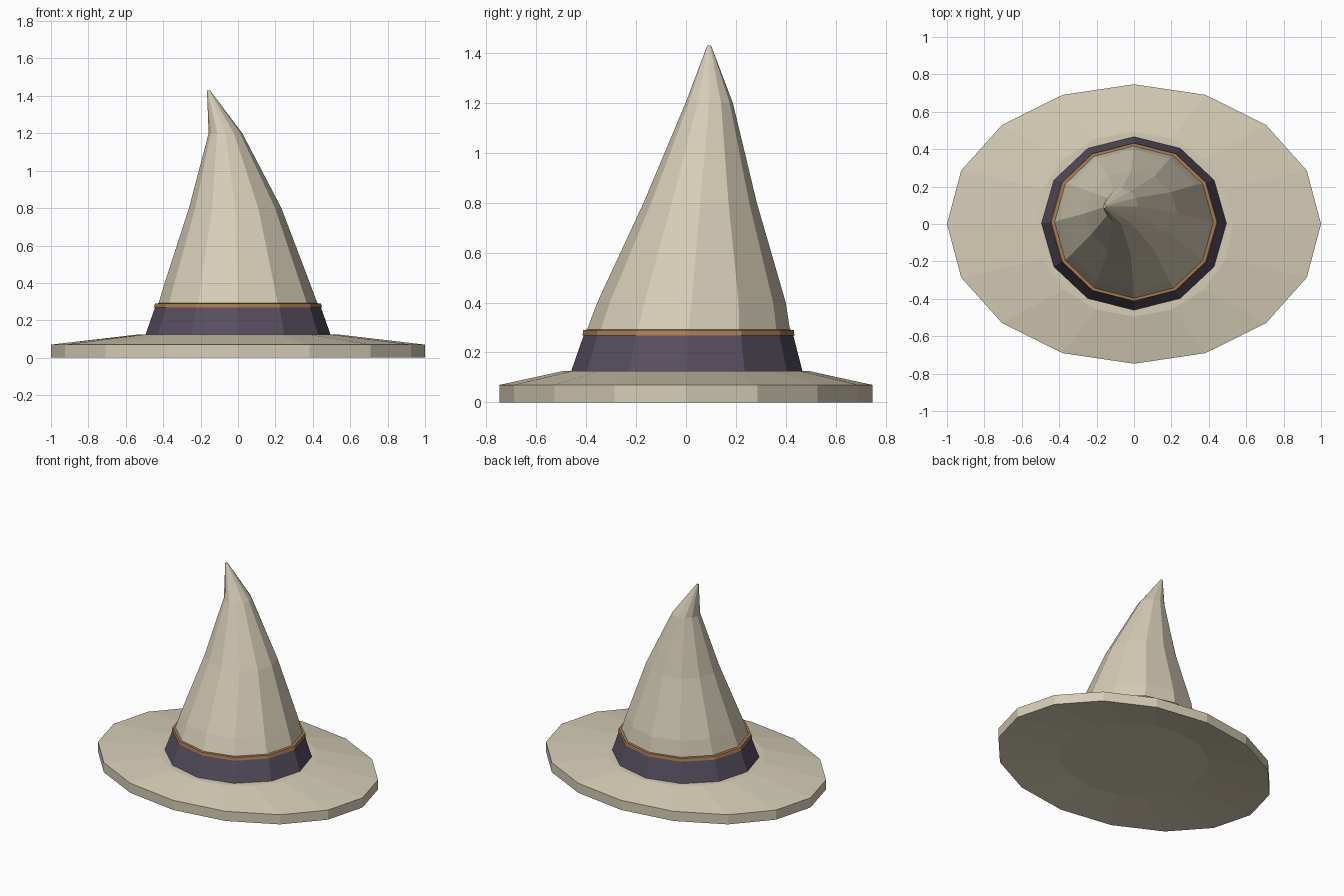
import bpy, bmesh, math

if "Cube" in bpy.data.objects:
    bpy.data.objects.remove(bpy.data.objects["Cube"])


def material(name, rgb):
    m = bpy.data.materials.new(name)
    m.diffuse_color = (*rgb, 1)
    m.use_nodes = True
    m.node_tree.nodes["Principled BSDF"].inputs["Base Color"].default_value = m.diffuse_color
    return m


cream = material("cream_cloth", (0.67, 0.61, 0.47))
purple = material("purple_band", (0.095, 0.076, 0.115))
gold = material("gold_trim", (0.39, 0.20, 0.085))


def loft(name, sides, rings, mat, closed=False):
    """Loft elliptical rings (z, centre x, centre y, radius x, radius y)."""
    bm = bmesh.new()
    loops = []
    for z, cx, cy, rx, ry in rings:
        angles = [2 * math.pi * i / sides for i in range(sides)]
        loops.append([bm.verts.new((cx + rx * math.cos(a), cy + ry * math.sin(a), z))
                      for a in angles])
    pairs = list(zip(loops, loops[1:]))
    if closed:
        pairs.append((loops[-1], loops[0]))
    else:
        bm.faces.new(loops[0][::-1])
        bm.faces.new(loops[-1])
    for a, b in pairs:
        for i in range(sides):
            j = (i + 1) % sides
            bm.faces.new((a[i], a[j], b[j], b[i]))
    bmesh.ops.recalc_face_normals(bm, faces=bm.faces)
    mesh = bpy.data.meshes.new(name)
    bm.to_mesh(mesh)
    bm.free()
    mesh.materials.append(mat)
    obj = bpy.data.objects.new(name, mesh)
    bpy.context.collection.objects.link(obj)
    return obj


# Wide oval brim, slightly dished underneath
loft("brim", 16, [(0.05, 0, 0, 0.51, 0.46), (0, 0, 0, 1, 0.747),
                  (0.07, 0, 0, 1, 0.747), (0.125, 0, 0, 0.53, 0.495)], cream)

# Leaning crown with a bent tip
loft("crown", 12, [(0.12, 0, 0, 0.47, 0.44), (0.29, 0, 0.01, 0.425, 0.407),
                   (0.4, -0.004, 0.022, 0.388, 0.378), (0.8, -0.015, 0.057, 0.247, 0.227),
                   (1.2, -0.067, 0.093, 0.09, 0.095), (1.43, -0.158, 0.093, 0.008, 0.008)], cream)

# Cloth band around the base of the crown
loft("band", 12, [(0.12, 0, 0.003, 0.496, 0.465), (0.27, 0, 0.01, 0.443, 0.42),
                  (0.27, 0, 0.01, 0.42, 0.40), (0.12, 0, 0.003, 0.46, 0.43)], purple, True)

# Thin trim on top of the band
loft("band_trim", 12, [(0.268, 0, 0.01, 0.45, 0.425), (0.29, 0, 0.01, 0.443, 0.422),
                       (0.292, 0, 0.01, 0.42, 0.40), (0.268, 0, 0.01, 0.42, 0.40)], gold, True)
